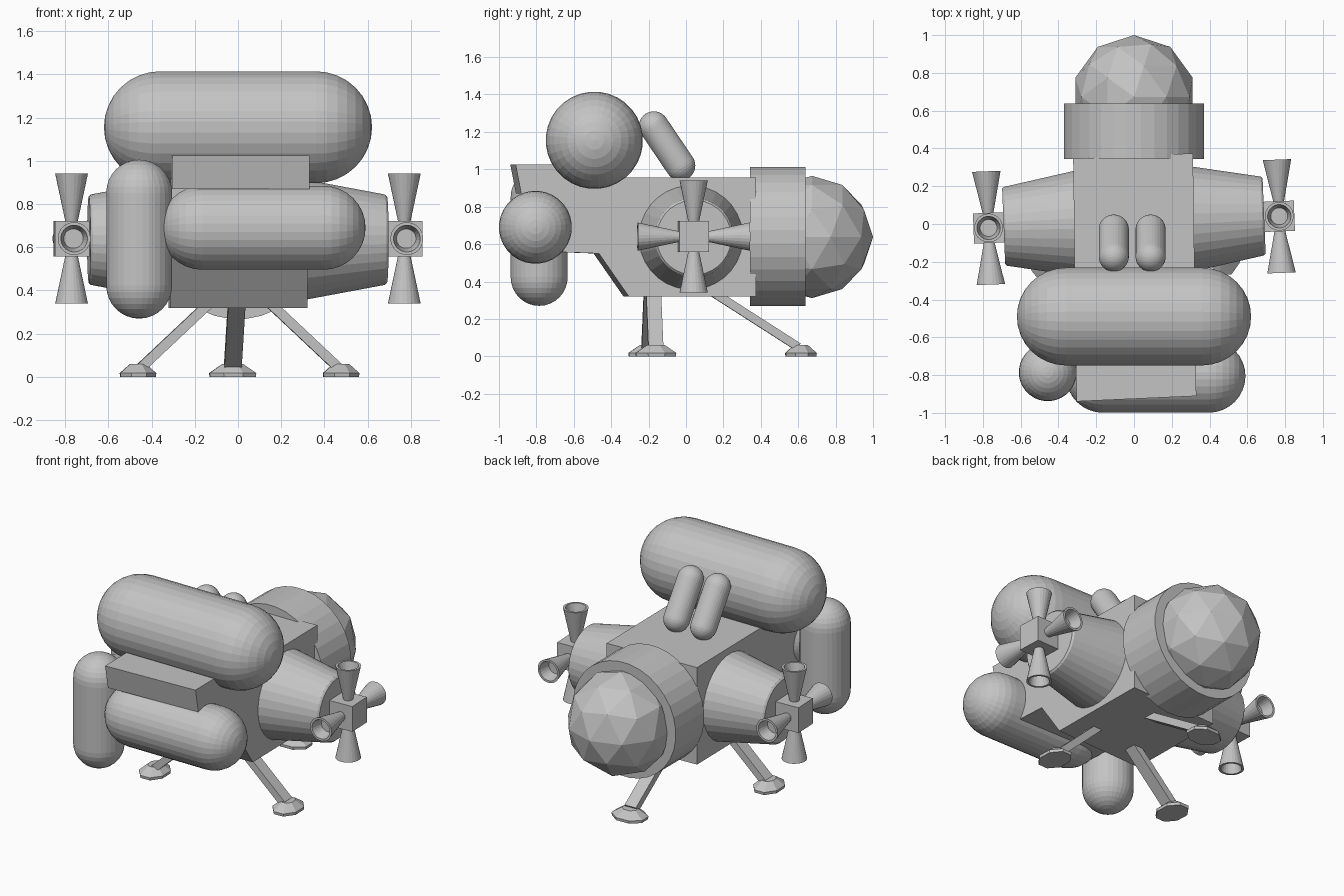
import bpy, bmesh, math
from mathutils import Matrix, Vector

if "Cube" in bpy.data.objects:
    bpy.data.objects.remove(bpy.data.objects["Cube"])

grey = bpy.data.materials.new("hull_grey")
grey.use_nodes = True
COLOUR = (0.55, 0.55, 0.55, 1)
grey.diffuse_color = COLOUR
grey.node_tree.nodes["Principled BSDF"].inputs["Base Color"].default_value = COLOUR


def finish(name, bm):
    """Turn a bmesh into a flat-shaded object."""
    bmesh.ops.recalc_face_normals(bm, faces=bm.faces)
    mesh = bpy.data.meshes.new(name)
    bm.to_mesh(mesh)
    bm.free()
    mesh.materials.append(grey)
    obj = bpy.data.objects.new(name, mesh)
    bpy.context.collection.objects.link(obj)
    return obj


def frame(start, direction):
    """Matrix at start whose z runs along direction and whose x is level."""
    z = Vector(direction).normalized()
    x = z.cross(Vector((0, 0, 1)))
    x = x.normalized() if x.length > 0.01 else Vector((1, 0, 0))
    y = z.cross(x)
    return Matrix.Translation(start) @ Matrix((x, y, z)).transposed().to_4x4()


def lathe(name, profile, matrix, sides=32):
    """Spin (radius, height) points about the local z axis."""
    bm = bmesh.new()
    rings = []
    for r, h in profile:
        if r < 1e-4:
            rings.append([bm.verts.new((0, 0, h))] * sides)
        else:
            angles = [math.tau * (i + 0.5) / sides for i in range(sides)]
            rings.append([bm.verts.new((r * math.cos(a), r * math.sin(a), h)) for a in angles])
    for low, high in zip(rings, rings[1:]):
        for i in range(sides):
            j = (i + 1) % sides
            corners = list(dict.fromkeys((low[i], low[j], high[j], high[i])))
            bm.faces.new(corners)
    bm.transform(matrix)
    return finish(name, bm)


def capsule(name, a, b, r, steps=8):
    """Round-ended tank; a and b are the centres of its end domes."""
    length = (Vector(b) - Vector(a)).length
    arc = [math.pi / 2 * i / steps for i in range(steps + 1)]
    profile = [(r * math.sin(t), -r * math.cos(t)) for t in arc]
    profile += [(r * math.cos(t), length + r * math.sin(t)) for t in arc]
    lathe(name, profile, frame(a, Vector(b) - Vector(a)))


def box(name, size, matrix):
    bm = bmesh.new()
    bmesh.ops.create_cube(bm, size=1, matrix=matrix @ Matrix.Diagonal((*size, 1)))
    return finish(name, bm)


# Main hull: side profile extruded across, slightly skewed
outline = [(-.925, 1.025), (-.895, .87), (-.75, .87), (-.75, .56), (-.48, .55), (-.32, .32),
           (.36, .32), (.36, .955), (-.42, .955), (-.5, 1.025)]
bm = bmesh.new()
side = bm.faces.new([bm.verts.new((-.317, y, z)) for y, z in outline])
extruded = bmesh.ops.extrude_face_region(bm, geom=[side])["geom"]
bmesh.ops.translate(bm, vec=(.634, 0, 0),
                    verts=[g for g in extruded if isinstance(g, bmesh.types.BMVert)])
for v in bm.verts:
    x, y = v.co.xy
    v.co.xy = x - .014 * y, y + .045 * x
finish("hull", bm)

# Rear collar and faceted dome
lathe("rear_collar", [(0, 0), (.373, 0), (.373, .295), (0, .295)],
      frame((0, .343, .64), (0, 1, 0)))
bm = bmesh.new()
bmesh.ops.create_icosphere(bm, subdivisions=2, radius=.327,
                           matrix=Matrix.Translation((0, .673, .638)))
finish("rear_dome", bm)

# Tanks
capsule("top_tank", (-.36, -.49, 1.155), (.36, -.49, 1.155), .26)
capsule("front_tank", (-.165, -.805, .69), (.395, -.805, .69), .195)
capsule("upright_tank", (-.457, -.785, .423), (-.457, -.785, .852), .153)
for name, x in (("small_tank_right", -.107), ("small_tank_left", .088)):
    capsule(name, (x, -.03, 1.02), (x, -.172, 1.23), .08)

# Side pods with thruster clusters, turned a little about z
turn = Matrix.Rotation(math.radians(2.3), 4, 'Z')
nozzle = [(0, 0), (.028, 0), (.076, .225), (.062, .225), (.045, .15), (0, .15)]
for label, s in (("right", -1), ("left", 1)):
    lathe("side_pod_" + label, [(0, 0), (.3, 0), (.21, .48), (.2, .49), (0, .49)],
          turn @ frame((s * .2, .015, .635), (s, 0, 0)))
    hub = Vector((s * .77, .01, .64))
    box("thruster_hub_" + label, (.16, .16, .165), turn @ Matrix.Translation(hub))
    for way, d in (("up", (0, 0, 1)), ("down", (0, 0, -1)),
                   ("front", (0, -1, 0)), ("back", (0, 1, 0))):
        direction = Vector(d)
        lathe(f"nozzle_{way}_{label}", nozzle,
              turn @ frame(hub + direction * .075, direction), 24)

# Landing legs with wide octagonal feet
legs = (("right", (-.12, -.18, .36), (-.455, -.18, .045)),
        ("left", (.12, -.18, .36), (.455, -.18, .045)),
        ("back", (0, .1, .37), (0, .60, .05)))
foot = [(0, 0), (.088, 0), (.09, .018), (.04, .06), (0, .06)]
for label, top, bottom in legs:
    top, bottom = Vector(top), Vector(bottom)
    run = bottom - top
    box("leg_" + label, (.08, .045, run.length),
        turn @ frame((top + bottom) / 2, run))
    out = Vector((run.x, run.y, 0)).normalized()
    base = Vector((bottom.x, bottom.y, 0)) + out * .015
    heading = Matrix.Rotation(math.atan2(out.y, out.x), 4, 'Z')
    lathe("foot_" + label, foot, turn @ Matrix.Translation(base) @ heading
          @ Matrix.Diagonal((1, 1.3, 1, 1)), 8)
